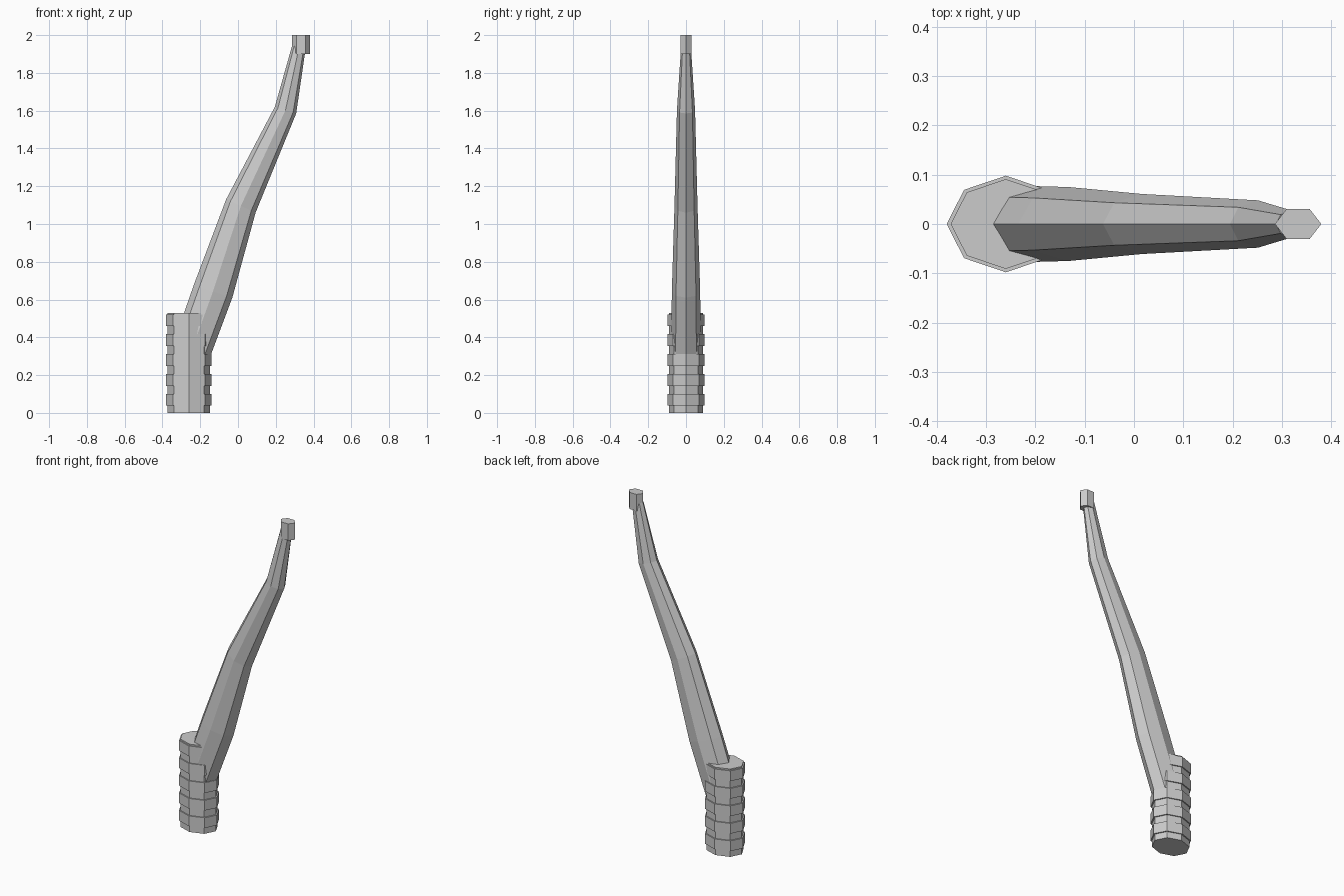
import bpy, bmesh
from math import cos, sin, pi
from mathutils import Vector

if "Cube" in bpy.data.objects:
    bpy.data.objects.remove(bpy.data.objects["Cube"])


def loft(name, sections, bm=None):
    """Skin a stack of equal-sized point rings with capped ends."""
    own = bm is None
    bm = bm or bmesh.new()
    rings = [[bm.verts.new(p) for p in s] for s in sections]
    n = len(rings[0])
    for a, b in zip(rings, rings[1:]):
        for i in range(n):
            j = (i + 1) % n
            bm.faces.new((a[i], a[j], b[j], b[i]))
    bm.faces.new(rings[0][::-1])
    bm.faces.new(rings[-1])
    if own:
        finish(name, bm)


def finish(name, bm):
    bmesh.ops.recalc_face_normals(bm, faces=bm.faces)
    mesh = bpy.data.meshes.new(name)
    bm.to_mesh(mesh)
    bm.free()
    bpy.context.collection.objects.link(bpy.data.objects.new(name, mesh))


def ring(left, right, half_depth, n):
    """Elliptical section between a left and right (x, z) point."""
    l, r = Vector((left[0], 0, left[1])), Vector((right[0], 0, right[1]))
    mid, arm = (l + r) / 2, (r - l) / 2
    return [mid + arm * cos(2 * pi * i / n) + Vector((0, half_depth * sin(2 * pi * i / n), 0))
            for i in range(n)]


def level(x, z, rx, ry, n):
    return ring((x - rx, z), (x + rx, z), ry, n)


# Grip: octagonal core
GX = -0.26
loft("grip_core", [level(GX, z, 0.112, 0.091, 8) for z in (0, 0.53)])

# Grip: raised wrap bands
bands = bmesh.new()
for i in range(5):
    z = 0.038 + 0.1055 * i
    loft("", [level(GX, h, 0.12, 0.098, 8) for h in (z, z + 0.062)], bands)
finish("grip_bands", bands)

# Shaft: bent, tapering octagonal bar
loft("shaft", [ring(*s, 8) for s in (
    ((-0.320, 0.43), (-0.165, 0.25), 0.078),
    ((-0.235, 0.675), (-0.030, 0.61), 0.075),
    ((-0.063, 1.13), (0.093, 1.06), 0.061),
    ((0.195, 1.62), (0.308, 1.585), 0.048),
    ((0.288, 1.95), (0.354, 1.90), 0.027),
)])

# Tip: small hexagonal cap
loft("tip_cap", [level(0.333, z, 0.047, 0.035, 6) for z in (1.9, 2.0)])
